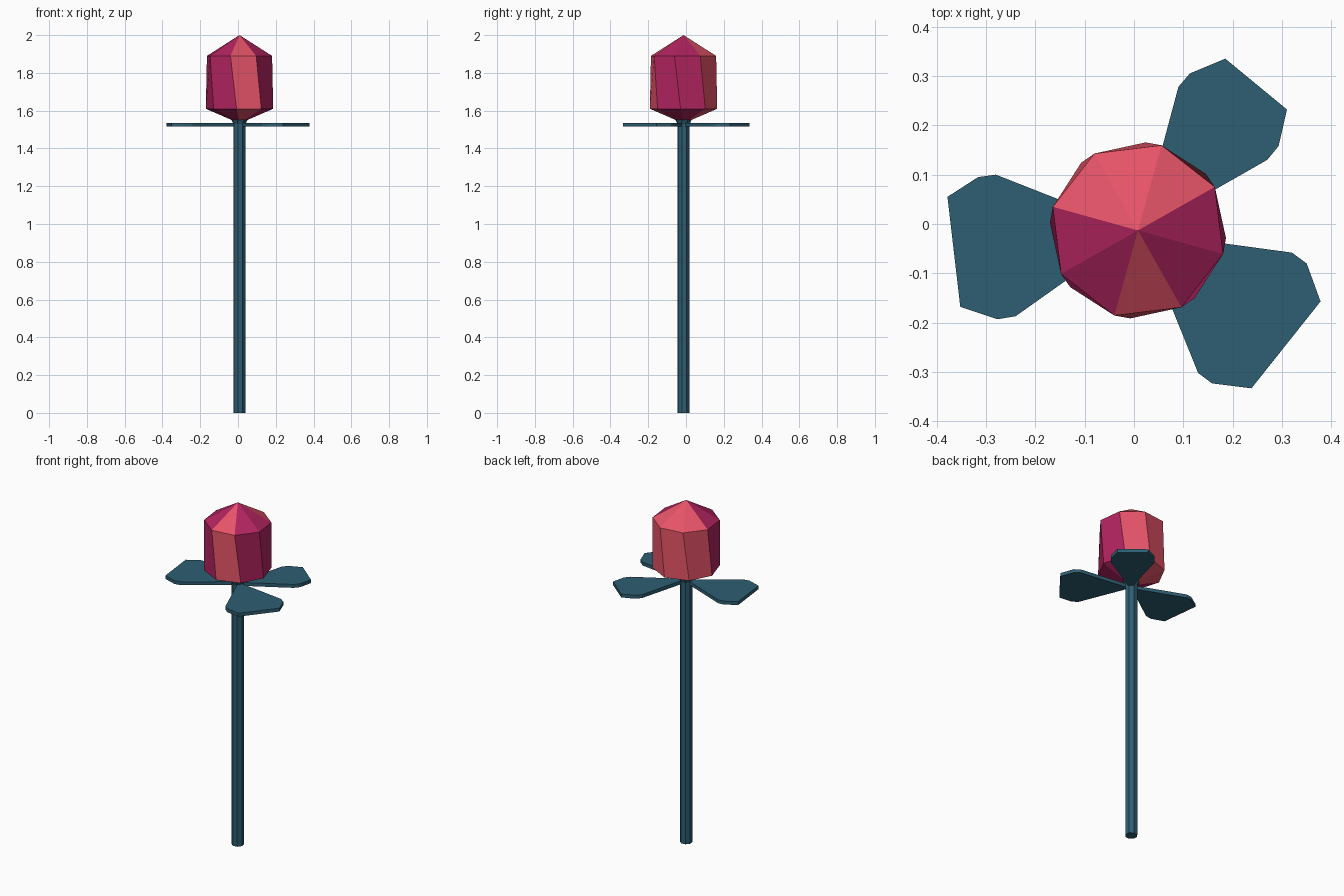
import bpy
import bmesh
from math import cos, sin, radians

if "Cube" in bpy.data.objects:
    bpy.data.objects.remove(bpy.data.objects["Cube"])

CX, CY = 0.008, -0.013   # axis of the stem and bud


def material(name, rgb):
    m = bpy.data.materials.new(name)
    lin = [((c / 255 + 0.055) / 1.055) ** 2.4 for c in rgb]
    m.diffuse_color = (*lin, 1)
    m.use_nodes = True
    m.node_tree.nodes["Principled BSDF"].inputs["Base Color"].default_value = m.diffuse_color
    return m


coral = material("coral petal", (230, 84, 104))
crimson = material("crimson petal", (178, 36, 96))
teal = material("teal green", (46, 94, 114))


def finish(bm, name, mats):
    bmesh.ops.recalc_face_normals(bm, faces=bm.faces)
    me = bpy.data.meshes.new(name)
    bm.to_mesh(me)
    bm.free()
    for m in mats:
        me.materials.append(m)
    ob = bpy.data.objects.new(name, me)
    bpy.context.collection.objects.link(ob)
    return ob


def lathe(name, rings, mats, colour=lambda k: 0, apex=None, sides=8):
    """Stack of polygon rings (radius, z, first angle), with an optional pointed top."""
    bm = bmesh.new()
    loops = []
    for r, z, a in rings:
        loops.append([bm.verts.new((CX + r * cos(radians(a + 360 * k / sides)),
                                    CY + r * sin(radians(a + 360 * k / sides)), z))
                      for k in range(sides)])
    for lo, hi in zip(loops, loops[1:]):
        for k in range(sides):
            n = (k + 1) % sides
            bm.faces.new((lo[k], lo[n], hi[n], hi[k])).material_index = colour(k)
    bm.faces.new(loops[0][::-1])
    if apex:
        tip = bm.verts.new((CX, CY, apex))
        for k in range(sides):
            f = bm.faces.new((loops[-1][k], loops[-1][(k + 1) % sides], tip))
            f.material_index = colour(k)
    else:
        bm.faces.new(loops[-1])
    return finish(bm, name, mats)


# Twisted bud: petals 0-2 (back) and 5 (front) are coral, the rest crimson
lathe("flower_bud",
      [(0.04, 1.55, 40), (0.179, 1.61, 40), (0.179, 1.89, 29.5)],
      [crimson, coral], lambda k: 1 if k in (0, 1, 2, 5) else 0, apex=2.0)

# Stem with a small flare under the bud
lathe("stem", [(0.034, 0, 29.5), (0.034, 1.53, 29.5), (0.046, 1.555, 29.5)], [teal])

# Three flat leaves meeting at the stem
leaves = {
    "leaf_left": [(-0.01, -0.006), (-0.28, 0.10), (-0.316, 0.095), (-0.378, 0.055),
                  (-0.352, -0.168), (-0.277, -0.193), (-0.24, -0.187), (-0.01, -0.024)],
    "leaf_back": [(0.03, -0.007), (0.27, 0.13), (0.293, 0.158), (0.31, 0.232),
                  (0.185, 0.335), (0.113, 0.305), (0.09, 0.278), (0.017, 0.005)],
    "leaf_front": [(0.018, -0.025), (0.13, -0.302), (0.158, -0.323), (0.238, -0.333),
                   (0.378, -0.157), (0.35, -0.08), (0.32, -0.058), (0.025, -0.018)],
}
for name, outline in leaves.items():
    bm = bmesh.new()
    face = bm.faces.new([bm.verts.new((x, y, 1.515)) for x, y in outline])
    top = bmesh.ops.extrude_face_region(bm, geom=[face], use_keep_orig=True)["geom"]
    bmesh.ops.translate(bm, vec=(0, 0, 0.02),
                        verts=[g for g in top if isinstance(g, bmesh.types.BMVert)])
    finish(bm, name, [teal])
